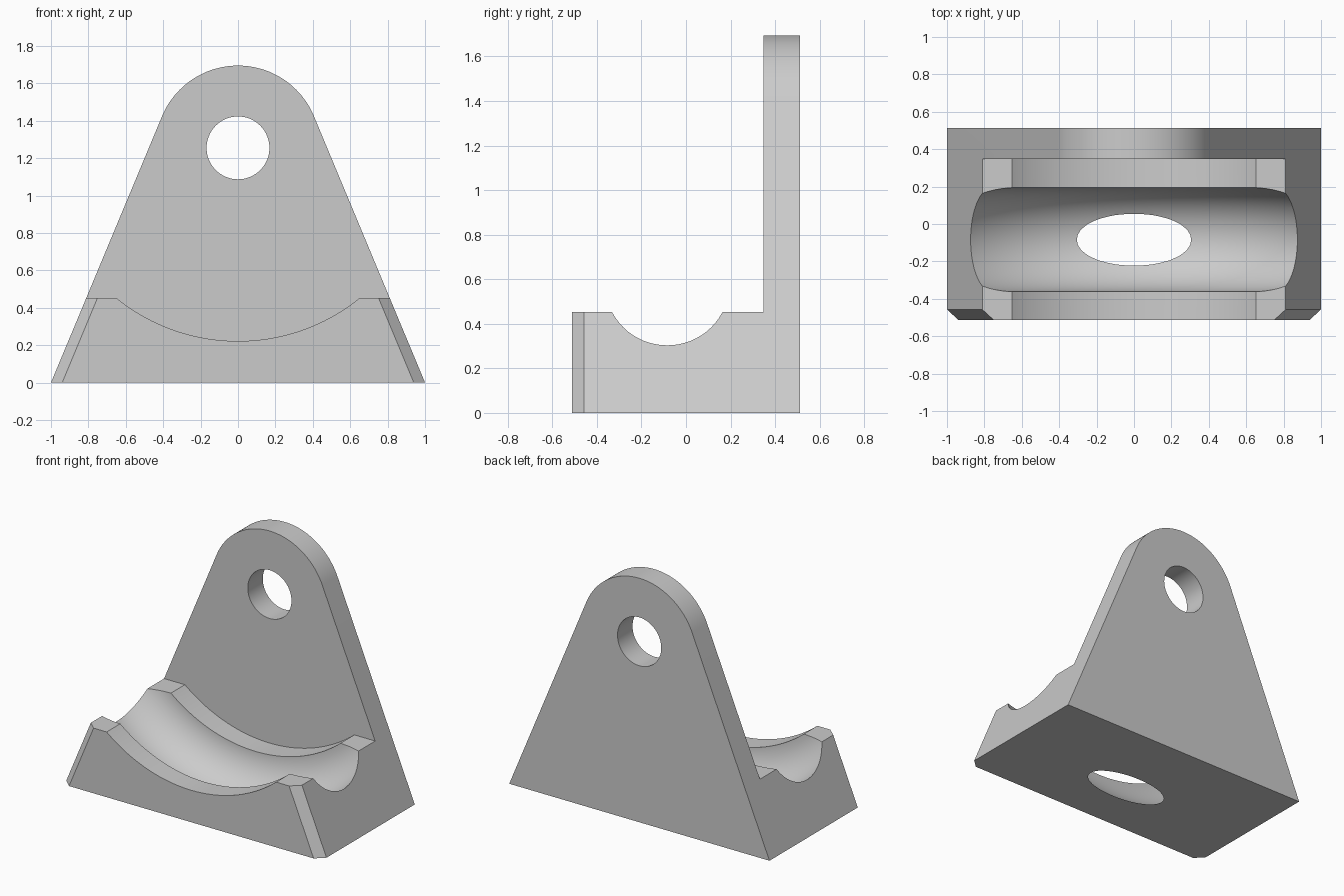
import bpy, bmesh, math

if "Cube" in bpy.data.objects:
    bpy.data.objects.remove(bpy.data.objects["Cube"])

# Main dimensions
HALF_Y, PLATE_Y, BASE_H = 0.512, 0.347, 0.453   # half depth, plate front, base height
EYE_Z, EYE_R, HOLE_R = 1.255, 0.44, 0.168       # rounded top and its hole
SADDLE_R = 1.033                                # saddle arc, concentric with the hole
RING_R, TUBE_R, GROOVE_Y = 1.013, 0.279, -0.084 # curved groove
INSET, FLARE = 0.068, 0.07                      # bevel at the groove mouths

# Angle of the slanted side's normal (side is tangent to the rounded top)
A = math.acos(EYE_R / math.hypot(1, EYE_Z)) - math.atan2(EYE_Z, 1)


def loft(name, rings):
    """Closed solid through rings with equal point counts."""
    bm = bmesh.new()
    loops = [[bm.verts.new(p) for p in ring] for ring in rings]
    n = len(loops[0])
    for a, b in zip(loops, loops[1:]):
        for i in range(n):
            j = (i + 1) % n
            bm.faces.new((a[i], a[j], b[j], b[i]))
    bm.faces.new(loops[0])
    bm.faces.new(loops[-1])
    bmesh.ops.recalc_face_normals(bm, faces=bm.faces)
    mesh = bpy.data.meshes.new(name)
    bm.to_mesh(mesh)
    bm.free()
    obj = bpy.data.objects.new(name, mesh)
    bpy.context.collection.objects.link(obj)
    return obj


def prism(name, profile, y0, y1):
    return loft(name, [[(x, y, z) for x, z in profile] for y in (y0, y1)])


def arc(radius, a0, a1, n):
    return [(radius * math.cos(a0 + (a1 - a0) * i / n),
             EYE_Z + radius * math.sin(a0 + (a1 - a0) * i / n)) for i in range(n + 1)]


# Solid body: triangular outline with a rounded top
bracket = prism("bracket", [(-1, 0), (1, 0)] + arc(EYE_R, A, math.pi - A, 48),
                -HALF_Y, HALF_Y)
cutters = []

# Space in front of the plate, with the saddle arc below
half = math.asin((EYE_Z - BASE_H) / SADDLE_R)
saddle = arc(SADDLE_R, math.pi + half, 2 * math.pi - half, 64)
cutters.append(prism("saddle_cutter", [(-1.5, 2), (-1.5, BASE_H)] + saddle
                     + [(1.5, BASE_H), (1.5, 2)], -1, PLATE_Y))

# Round hole through the plate
cutters.append(prism("hole_cutter", arc(HOLE_R, 0, 2 * math.pi, 64)[:-1], 0.3, 1))

# Bevels on the two front corners, following the slant
for s in (-1, 1):
    rings = []
    for z in (-0.2, 0.7):
        w = 1 - z * math.tan(A)
        rings.append([(s * (w + 0.06), -0.402, z), (s * (w - 0.12), -0.567, z),
                      (s * (w + 0.06), -0.567, z)])
    cutters.append(loft("corner_cutter", rings))

# Curved groove: ring-shaped sweep ending in flared mouths on the slanted sides
N, STEPS = 64, 48
phis = [2 * math.pi * i / N for i in range(N)]


def side_point(dist, along, y, s):
    return (s * (dist * math.cos(A) + along * math.sin(A)), y,
            EYE_Z + dist * math.sin(A) - along * math.cos(A))


def mouth(s):
    ring = []
    for p in phis:
        rho = RING_R + TUBE_R * math.cos(p)
        d0 = EYE_R - INSET
        s0 = math.sqrt(rho ** 2 - d0 ** 2)
        s1 = math.sqrt(rho ** 2 - EYE_R ** 2) + FLARE * math.cos(p)
        y0 = TUBE_R * math.sin(p)
        y1 = (TUBE_R + FLARE) * math.sin(p)
        k = 1.5     # continue the flare past the surface
        ring.append(side_point(d0 + k * INSET, s0 + k * (s1 - s0),
                               GROOVE_Y + y0 + k * (y1 - y0), s))
    return ring


rings = [mouth(-1)]
for j in range(STEPS + 1):
    u = 2 * j / STEPS - 1
    ring = []
    for p in phis:
        rho = RING_R + TUBE_R * math.cos(p)
        end = math.pi / 2 + A - math.acos((EYE_R - INSET) / rho)
        t = u * (math.pi / 2 - end + 0.0)
        ring.append((rho * math.sin(t), GROOVE_Y + TUBE_R * math.sin(p),
                     EYE_Z - rho * math.cos(t)))
    rings.append(ring)
rings.append(mouth(1))
cutters.append(loft("groove_cutter", rings))

# Carve the body
bpy.context.view_layer.objects.active = bracket
bracket.select_set(True)
for c in cutters:
    mod = bracket.modifiers.new("cut", 'BOOLEAN')
    mod.operation, mod.solver, mod.object = 'DIFFERENCE', 'EXACT', c
    bpy.ops.object.modifier_apply(modifier=mod.name)
    bpy.data.objects.remove(c)

grey = bpy.data.materials.new("plain grey")
grey.diffuse_color = (0.6, 0.6, 0.6, 1)
grey.use_nodes = True
grey.node_tree.nodes["Principled BSDF"].inputs["Base Color"].default_value = grey.diffuse_color
bracket.data.materials.clear()
bracket.data.materials.append(grey)
for o in bpy.context.selected_objects:
    o.select_set(o == bracket)
bpy.ops.object.shade_smooth_by_angle(angle=math.radians(25))
